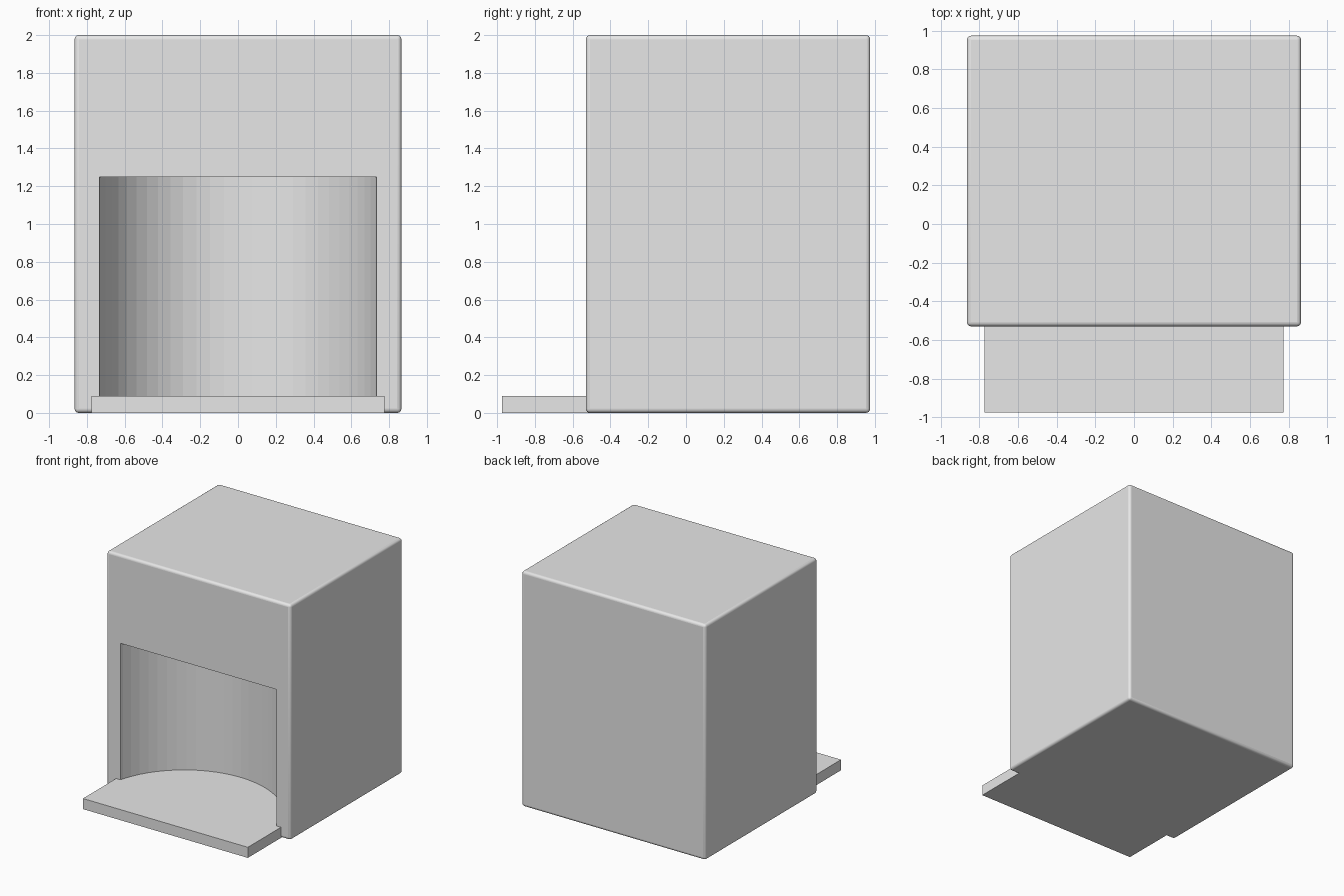
import bpy
import bmesh
from mathutils import Matrix, Vector

cube = bpy.data.objects.get("Cube")
if cube:
    bpy.data.objects.remove(cube, do_unlink=True)

grey = bpy.data.materials.new("plain_grey")
grey.use_nodes = True
colour = (0.8, 0.8, 0.8, 1)
grey.diffuse_color = colour
grey.node_tree.nodes["Principled BSDF"].inputs["Base Color"].default_value = colour

FRONT, BACK = -0.53, 0.975
FLOOR, OPENING_TOP = 0.09, 1.25


def add_object(name, bm):
    mesh = bpy.data.meshes.new(name)
    bm.to_mesh(mesh)
    bm.free()
    mesh.materials.append(grey)
    obj = bpy.data.objects.new(name, mesh)
    bpy.context.collection.objects.link(obj)
    return obj


def add_box(name, low, high, bevel=0):
    low, high = Vector(low), Vector(high)
    bm = bmesh.new()
    place = Matrix.Translation((low + high) / 2) @ Matrix.Diagonal((*(high - low), 1))
    bmesh.ops.create_cube(bm, size=1, matrix=place)
    if bevel:
        bmesh.ops.bevel(bm, geom=bm.edges[:], offset=bevel, offset_type='OFFSET',
                        segments=4, profile=0.5, affect='EDGES')
        # Smooth the rounded edges only; the six big sides stay flat
        for face in bm.faces:
            face.smooth = face.calc_area() < 0.5
    return add_object(name, bm)


# Main cabinet with softly rounded edges
cabinet = add_box("cabinet", (-0.865, FRONT, 0), (0.865, BACK, 2), bevel=0.022)

# Curved alcove cut into the front by an upright faceted cylinder
bm = bmesh.new()
bmesh.ops.create_cone(bm, cap_ends=True, segments=64, radius1=0.76, radius2=0.76,
                      depth=OPENING_TOP - FLOOR,
                      matrix=Matrix.Translation((0, -0.723, (OPENING_TOP + FLOOR) / 2)))
cutter = add_object("alcove_cutter", bm)
cutter.hide_render = True

cut = cabinet.modifiers.new("alcove", 'BOOLEAN')
cut.operation = 'DIFFERENCE'
cut.solver = 'EXACT'
cut.object = cutter
bpy.context.view_layer.objects.active = cabinet
bpy.ops.object.modifier_apply(modifier=cut.name)
bpy.data.objects.remove(cutter, do_unlink=True)

# Flat ledge continuing the alcove floor out to the front
add_box("front_ledge", (-0.775, -0.975, 0), (0.775, FRONT + 0.022, FLOOR))
